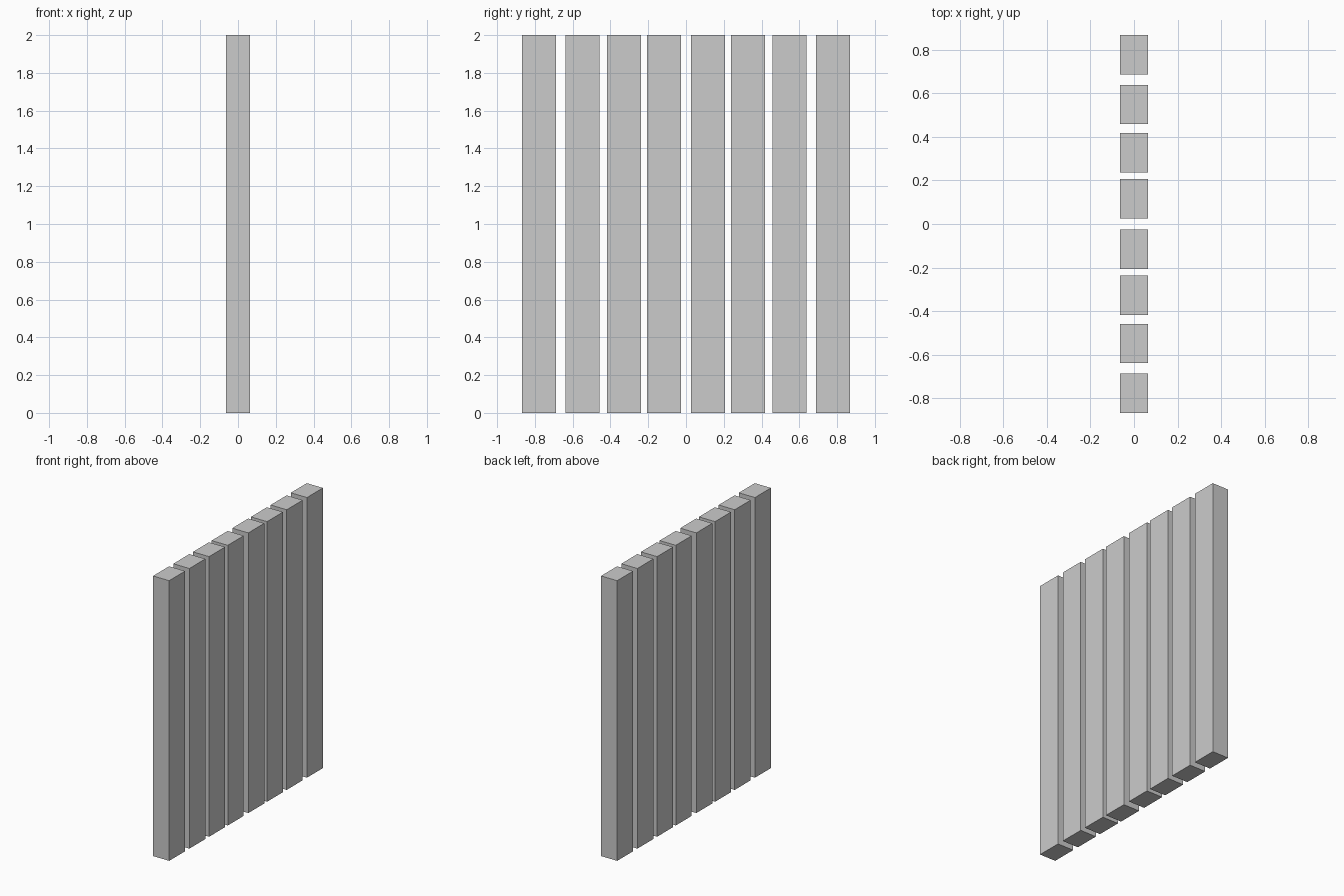
import bpy

if "Cube" in bpy.data.objects:
    bpy.data.objects.remove(bpy.data.objects["Cube"])

THICKNESS, WIDTH, HEIGHT = 0.127, 0.18, 2.0


def plank(name, y):
    bpy.ops.mesh.primitive_cube_add(size=1, location=(0, y, HEIGHT / 2))
    ob = bpy.context.object
    ob.name = name
    ob.scale = (THICKNESS, WIDTH, HEIGHT)
    bpy.ops.object.transform_apply(location=False, rotation=False, scale=True)
    return ob


# Row of upright planks, mirrored about y = 0 with slightly uneven gaps
for i, y in enumerate((0.116, 0.327, 0.549, 0.777), start=1):
    plank(f"plank_front_{i}", -y)
    plank(f"plank_back_{i}", y)
